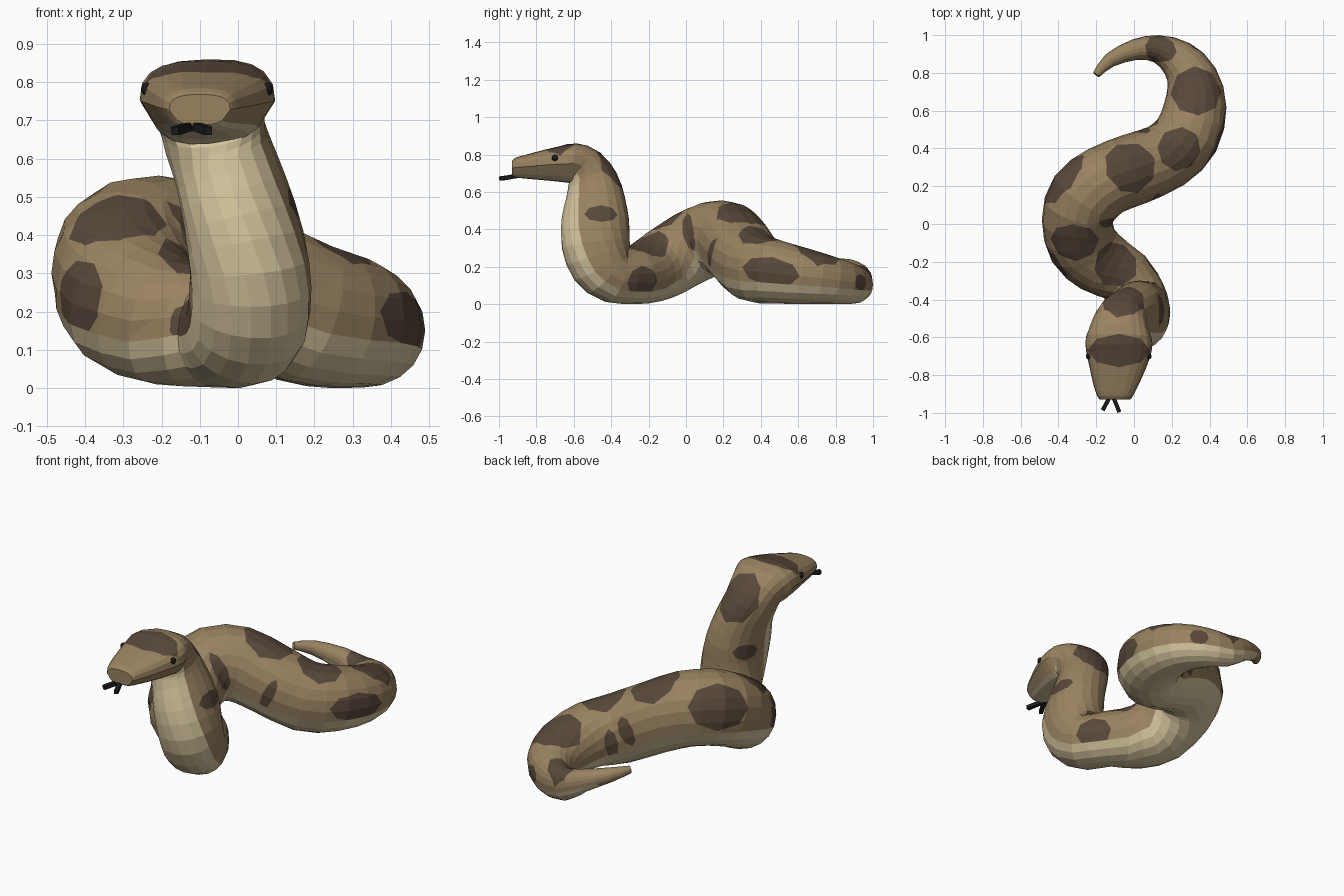
import bpy, bmesh, math
from mathutils import Vector

if "Cube" in bpy.data.objects:
    bpy.data.objects.remove(bpy.data.objects["Cube"])

def material(name, rgb):
    m = bpy.data.materials.new(name)
    m.diffuse_color = (*rgb, 1)
    m.use_nodes = True
    m.node_tree.nodes["Principled BSDF"].inputs["Base Color"].default_value = m.diffuse_color
    return m

TAN = material("tan scales", (0.32, 0.225, 0.118))
DARK = material("dark brown patches", (0.098, 0.065, 0.043))
CREAM = material("cream belly", (0.67, 0.56, 0.34))
BLACK = material("black", (0.012, 0.012, 0.012))

# Spine from tail tip to snout: x, y, z, half width, half height
SPINE = [
    (-.20, .79, .225, .02, .02), (-.13, .865, .205, .038, .038), (0, .922, .16, .055, .06),
    (.12, .928, .11, .073, .09), (.23, .875, .11, .105, .11), (.305, .775, .128, .137, .128),
    (.325, .63, .15, .165, .15), (.28, .47, .175, .177, .172), (.17, .36, .2, .18, .187),
    (0, .29, .28, .19, .19), (-.15, .23, .345, .19, .2), (-.26, .14, .35, .197, .2),
    (-.3, .02, .3, .188, .195), (-.27, -.11, .222, .187, .187), (-.18, -.2, .175, .175, .17),
    (-.05, -.28, .152, .155, .15), (.01, -.385, .155, .16, .15), (.03, -.45, .215, .16, .17),
    (.03, -.482, .32, .157, .183), (.005, -.485, .45, .145, .183), (-.03, -.485, .57, .135, .158),
    (-.06, -.5, .655, .135, .138), (-.075, -.54, .725, .148, .118), (-.08, -.6, .751, .174, .11),
    (-.08, -.67, .75, .174, .096), (-.085, -.76, .744, .15, .081), (-.095, -.85, .736, .12, .065),
    (-.1, -.91, .731, .095, .053), (-.1, -.93, .728, .08, .04),
]
SIDES, STEPS = 20, 2
LAST = len(SPINE) - 1

def spine(t):
    """Smooth interpolation along the spine."""
    i = min(int(t), LAST - 1)
    f = t - i
    a, b, c, d = [SPINE[max(0, min(LAST, i + k))] for k in (-1, 0, 1, 2)]
    return [.5 * (2*q + (r - p)*f + (2*p - 5*q + 4*r - s)*f*f + (3*q - p - 3*r + s)*f**3)
            for p, q, r, s in zip(a, b, c, d)]

def frame(t):
    """Centre, radii, and side / back / forward directions at t."""
    v = spine(t)
    fwd = (Vector(spine(min(LAST, t + .3))[:3]) - Vector(spine(max(0, t - .3))[:3])).normalized()
    if t > 23.5:
        fwd = Vector((0, -1, 0))
    lean = max(0, min(1, (t - 14) / 3))
    hint = Vector((0, lean, 1))
    back = (hint - fwd * fwd.dot(hint)).normalized()
    return Vector(v[:3]), v[3], v[4], back.cross(fwd), back, fwd

def skin(t, deg):
    """Point on the surface; the head is boxier than the body."""
    c, w, h, side, back, fwd = frame(t)
    head = max(0, min(1, (t - 21) / 2))
    e = 2 / (2.12 + .6 * head)
    ca, sa = math.cos(math.radians(deg)), math.sin(math.radians(deg))
    x = math.copysign(abs(ca) ** e, ca) * w
    z = math.copysign(abs(sa) ** e, sa) * h
    if sa < -.1:
        x *= 1 - .12 * head
    p = c + side * x + back * z
    p.z = max(p.z, 0)
    return p

# Body, neck and head in one loft
bm = bmesh.new()
rings = []
for i in range(LAST * STEPS + 1):
    rings.append([bm.verts.new(skin(i / STEPS, 360 * j / SIDES)) for j in range(SIDES)])
for i in range(len(rings) - 1):
    for j in range(SIDES):
        k = (j + 1) % SIDES
        f = bm.faces.new((rings[i][j], rings[i][k], rings[i + 1][k], rings[i + 1][j]))
        depth = math.sin(math.radians(360 * (j + .5) / SIDES))
        t = i / STEPS
        limit = -.65 if t >= 22.5 else -.4
        f.material_index = 2 if depth < limit and t > 1 else 0
bm.faces.new(rings[0])
bm.faces.new(rings[-1])
bmesh.ops.recalc_face_normals(bm, faces=bm.faces[:])

# Dark patches cut into the skin: spine position, angle, half length, half width
PATCHES = [
    (3.0, 88, .08, .07), (4.2, 2, .05, .045), (5.65, 88, .13, .13), (6.75, 2, .16, .075),
    (7.75, 87, .12, .11), (7.6, 180, .035, .08), (8.5, 172, .04, .08), (9.5, 95, .14, .135),
    (8.8, 2, .03, .09), (10.9, 158, .16, .12), (11.3, 15, .035, .11), (12.2, 97, .11, .125),
    (13.0, 176, .1, .1), (14.35, 85, .12, .115), (15.3, 2, .095, .08), (16.0, 188, .07, .08),
    (19.0, 20, .045, .085), (19.0, 160, .045, .07), (21.2, 90, .14, .11), (24, 90, .085, .16),
]
for t, deg, length, width in PATCHES:
    c, w, h, side, back, fwd = frame(t)
    p = skin(t, deg)
    n = (side * math.cos(math.radians(deg)) + back * math.sin(math.radians(deg))).normalized()
    across = n.cross(fwd).normalized()
    reach = 1.5 * max(length, width) + .12
    bm.normal_update()
    inside = [f for f in bm.faces if f.material_index == 0 and f.normal.dot(n) > .1
              and (f.calc_center_median() - p).length < reach]
    for k in range(8):
        a = math.pi * (k + .5) / 4
        u, v = math.cos(a), math.sin(a)
        out = (fwd * (u / length) + across * (v / width)).normalized()
        rim = .96 * math.hypot(u / length, v / width) ** -1
        co = p + out * rim
        geom = set(inside)
        for f in inside:
            geom.update(f.edges)
            geom.update(f.verts)
        res = bmesh.ops.bisect_plane(bm, geom=list(geom), dist=1e-5, plane_co=co, plane_no=out)
        cut = {g for g in res["geom"] if isinstance(g, bmesh.types.BMFace)}
        cut.update(f for f in inside if f.is_valid)
        inside = [f for f in cut if (f.calc_center_median() - co).dot(out) < 0]
    for f in inside:
        f.material_index = 1

mesh = bpy.data.meshes.new("snake_body")
bm.to_mesh(mesh)
bm.free()
for m in (TAN, DARK, CREAM):
    mesh.materials.append(m)
bpy.context.collection.objects.link(bpy.data.objects.new("snake_body", mesh))

# Eyes
for name, x in (("left_eye", .078), ("right_eye", -.24)):
    bpy.ops.mesh.primitive_uv_sphere_add(segments=10, ring_count=6, radius=.018, location=(x, -.7, .782))
    eye = bpy.context.object
    eye.name = name
    eye.scale.x = .8
    eye.data.materials.append(BLACK)

# Forked tongue from square bars
def bar(name, a, b, thick):
    a, b = Vector(a), Vector(b)
    bpy.ops.mesh.primitive_cube_add(size=1, location=(a + b) / 2)
    o = bpy.context.object
    o.name = name
    o.scale = (thick, thick, (b - a).length)
    o.rotation_euler = (b - a).to_track_quat('Z', 'Y').to_euler()
    o.data.materials.append(BLACK)

bar("tongue_root", (-.12, -.86, .69), (-.12, -.925, .682), .022)
bar("tongue_fork_left", (-.11, -.915, .684), (-.078, -.995, .672), .022)
bar("tongue_fork_right", (-.128, -.915, .684), (-.165, -.985, .672), .022)
